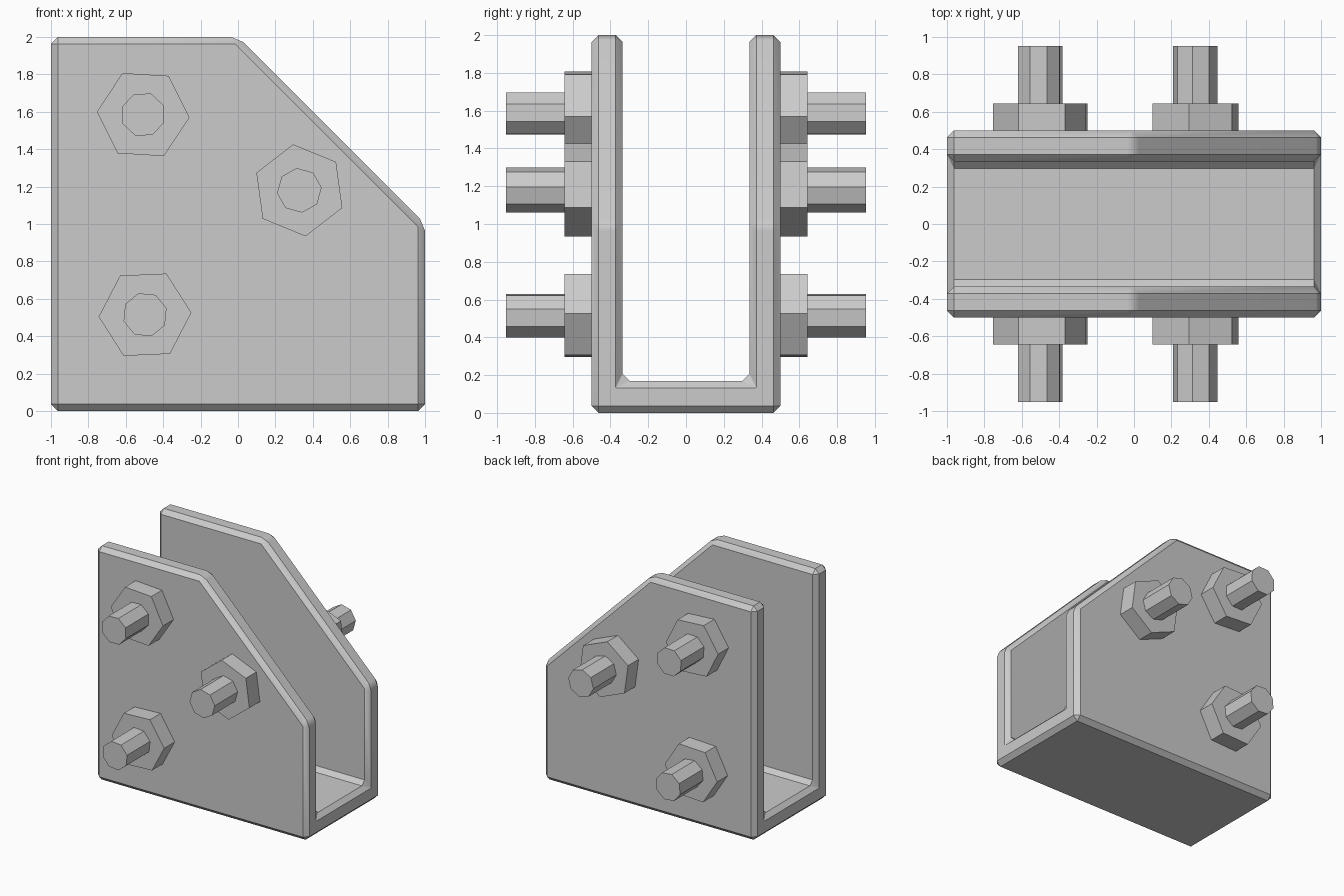
import bpy, bmesh, math
from mathutils import Matrix

cube = bpy.data.objects.get("Cube")
if cube:
    bpy.data.objects.remove(cube, do_unlink=True)

# Single steel colour
GREY = (0.6, 0.6, 0.6, 1)
steel = bpy.data.materials.new("steel_grey")
steel.use_nodes = True
steel.diffuse_color = GREY
steel.node_tree.nodes["Principled BSDF"].inputs["Base Color"].default_value = GREY


def make_object(name, bm):
    bmesh.ops.recalc_face_normals(bm, faces=bm.faces)
    mesh = bpy.data.meshes.new(name)
    bm.to_mesh(mesh)
    bm.free()
    mesh.materials.append(steel)
    obj = bpy.data.objects.new(name, mesh)
    bpy.context.collection.objects.link(obj)
    return obj


# Channel bracket: U profile swept along x
OUTER, INNER, FLOOR, HEIGHT, BEVEL = 0.5, 0.335, 0.17, 2.0, 0.037
half = [(OUTER, 0), (OUTER, HEIGHT), (INNER, HEIGHT), (INNER, FLOOR)]
profile = half + [(-y, z) for y, z in reversed(half)]
bm = bmesh.new()
face = bm.faces.new([bm.verts.new((-1, y, z)) for y, z in profile])
sweep = bmesh.ops.extrude_face_region(bm, geom=[face], use_keep_orig=True)
bmesh.ops.translate(bm, vec=(2, 0, 0),
                    verts=[v for v in sweep["geom"] if isinstance(v, bmesh.types.BMVert)])

# Slanted cut across the upper corner of both walls
bmesh.ops.bisect_plane(bm, geom=bm.verts[:] + bm.edges[:] + bm.faces[:],
                       plane_co=(0, 0, HEIGHT), plane_no=(1, 0, 1), clear_outer=True)
bmesh.ops.holes_fill(bm, edges=[e for e in bm.edges if e.is_boundary], sides=0)
bmesh.ops.recalc_face_normals(bm, faces=bm.faces)

# Chamfer every edge
bmesh.ops.bevel(bm, geom=bm.edges[:], offset=BEVEL, offset_type='OFFSET',
                segments=1, profile=0.5, affect='EDGES', clamp_overlap=True)
bracket = make_object("channel_bracket", bm)
bpy.ops.object.select_all(action='DESELECT')
bracket.select_set(True)
bpy.context.view_layer.objects.active = bracket
bpy.ops.object.shade_smooth_by_angle(angle=math.radians(30))
weighted = bracket.modifiers.new("weighted_normals", 'WEIGHTED_NORMAL')
weighted.keep_sharp = True


def prism(name, sides, radius, x, z, turn, near, far):
    """Prism along y, turned counter-clockwise as seen from the front."""
    bm = bmesh.new()
    rings = [[bm.verts.new((x + radius * math.cos(turn + i * math.tau / sides), y,
                            z + radius * math.sin(turn + i * math.tau / sides)))
              for i in range(sides)] for y in (near, far)]
    for ring in rings:
        bm.faces.new(ring)
    for i in range(sides):
        j = (i + 1) % sides
        bm.faces.new((rings[0][i], rings[0][j], rings[1][j], rings[1][i]))
    return make_object(name, bm)


# Nuts and bolt shafts on both walls: x, z, nut turn, shaft turn
bolts = {"upper": (-0.507, 1.585, -3.5, 24.5),
         "middle": (0.328, 1.18, 37.8, 7),
         "lower": (-0.497, 0.515, 2.5, 17)}
for place, (x, z, nut_turn, shaft_turn) in bolts.items():
    for side, s in (("front", -1), ("back", 1)):
        prism(f"{side}_{place}_nut", 6, 0.248, x, z, math.radians(nut_turn), s * 0.49, s * 0.643)
        prism(f"{side}_{place}_bolt", 8, 0.12, x, z, math.radians(shaft_turn), s * 0.63, s * 0.953)
